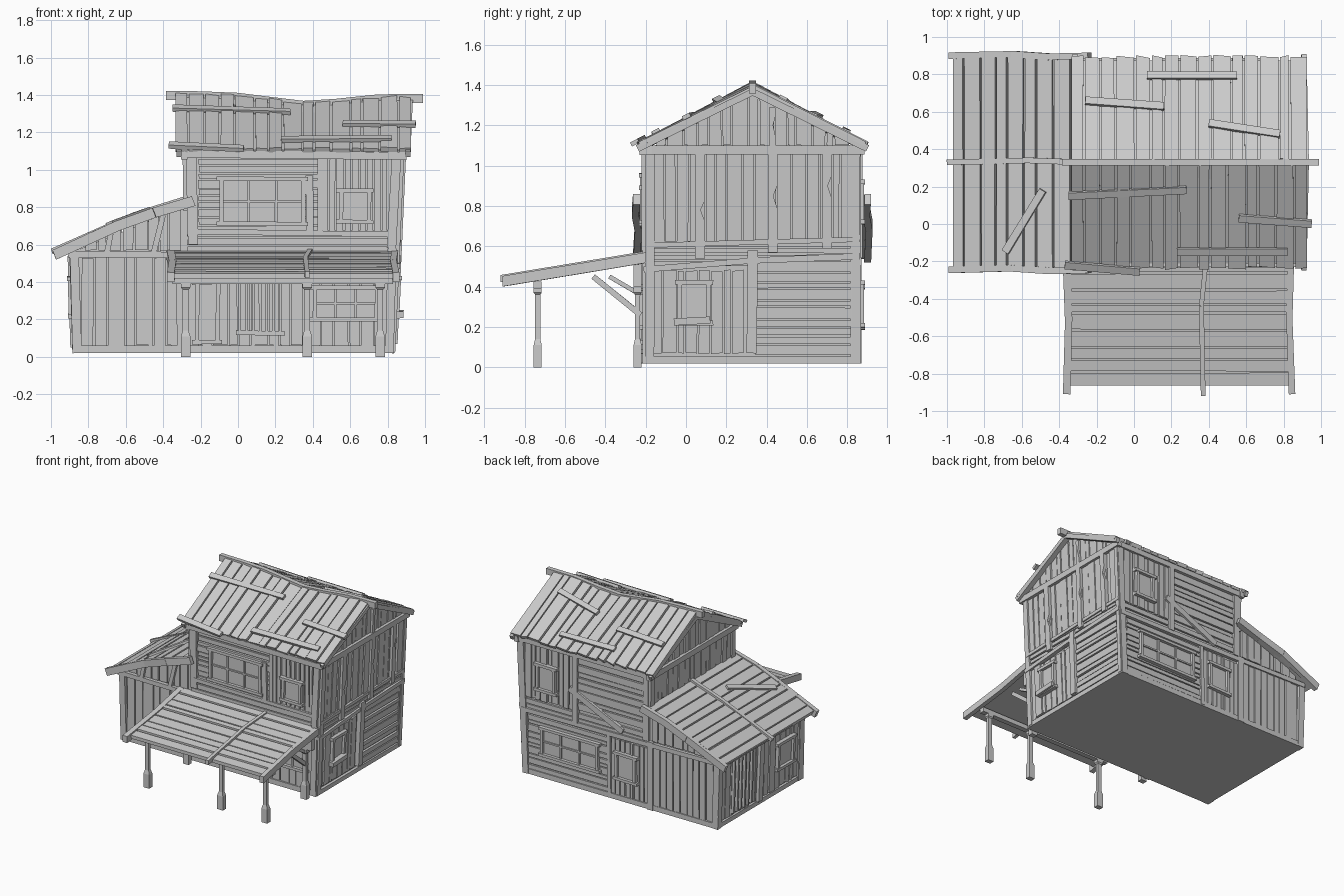
import bpy, bmesh, math, random
from mathutils import Vector

if "Cube" in bpy.data.objects:
    bpy.data.objects.remove(bpy.data.objects["Cube"])

random.seed(7)
rnd = random.uniform
parts = {}

# ---- surface maps: (u, v, outward distance) -> 3D point
def ridge_z(x): return 1.40 - 0.045 * math.exp(-((x - 0.37) / 0.26) ** 2) - 0.012 * x
def lean_z(x): return 0.545 + 0.39 * (x + 1) + 0.025 * math.sin(math.pi * (x + 1) / 0.75)
def front(u, z, d): return (u, -0.19 - d, z)
def back(u, z, d): return (u, 0.845 + d, z)
def right(u, z, d): return (0.815 + 0.045 * z + d, u, z)
def left_low(u, z, d): return (-0.86 - 0.03 * z - d, u, z)
def left_high(u, z, d): return (-0.255 - 0.015 * z - d, u, z)
def main_roof(x, y, d):
    s = 1 if y > 0.33 else -1
    return (x, y + s * 0.45 * d, ridge_z(x) - (ridge_z(x) - 1.10) * abs(y - 0.33) / 0.57 + 0.89 * d)
def lean_roof(x, y, d): return (x - 0.37 * d, y, lean_z(x) + 0.93 * d)
def porch_roof(x, y, d): return (x, y, 0.432 + 0.165 * (y + 0.9) + d - 0.012 * math.sin((x + .36) * 2.6))
def gable(y): return 1.085 + 0.275 * (1 - abs(y - 0.33) / 0.54)
def flat(x, y, z): return (x, y, z)

# ---- builders
def slab(name, M, poly, d0, d1):
    if name not in parts:
        parts[name] = bmesh.new()
    bm = parts[name]
    lo = [bm.verts.new(M(u, v, d0)) for u, v in poly]
    hi = [bm.verts.new(M(u, v, d1)) for u, v in poly]
    bm.faces.new(lo[::-1])
    bm.faces.new(hi)
    for i in range(len(poly)):
        j = (i + 1) % len(poly)
        bm.faces.new((lo[i], lo[j], hi[j], hi[i]))

def rect(name, M, u0, u1, v0, v1, d0, d1):
    slab(name, M, [(u0, v0), (u1, v0), (u1, v1), (u0, v1)], d0, d1)

def bar(name, M, pts, w, d0, d1):
    for a, b in zip(pts, pts[1:]):
        a, b = Vector(a), Vector(b)
        t = (b - a).normalized()
        n = Vector((-t.y, t.x)) * w / 2
        slab(name, M, [a - n, b - n * rnd(.9, 1.1), b + n * rnd(.9, 1.1), a + n], d0, d1)

def notched(name, M, u, v0, v1, w, notch, d1):
    h = w / 2
    slab(name, M, [(u - h, v0), (u + h, v0), (u + h, notch - .06), (u + h * .1, notch),
                   (u + h, notch + .05), (u + h, v1), (u - h, v1)], 0, d1)

def planks(name, M, a0, a1, b0, b1, n, across=False, d=0.014, base=-0.01, gap=0.004, jit=0.005):
    ends = [f if callable(f) else (lambda a, f=f: f) for f in (b0, b1)]
    step = (a1 - a0) / n
    cuts = [a0] + [a0 + step * (i + rnd(-.22, .22)) for i in range(1, n)] + [a1]
    for a, c in zip(cuts, cuts[1:]):
        a, c = a + gap, c - gap
        j = [rnd(-jit, jit) for _ in range(4)]
        k = [rnd(-.4, .4) * gap for _ in range(4)]
        p = [(a + k[0], ends[0](a) + j[0]), (c + k[1], ends[0](c) + j[1]),
             (c + k[2], ends[1](c) + j[2]), (a + k[3], ends[1](a) + j[3])]
        if across:
            p = [(y, x) for x, y in p]
        slab(name, M, p, base, d * rnd(.6, 1.35))

def window(name, M, u0, u1, v0, v1, cols=1, rows=1):
    f = 0.022
    rect(name, M, u0, u1, v0, v1, 0, 0.018)
    for v in (v0, v1):
        bar(name, M, [(u0 - .025, v + rnd(-.005, .005)), (u1 + .025, v)], f, 0, 0.042)
    for u in (u0, u1):
        bar(name, M, [(u, v0), (u + rnd(-.005, .005), v1)], f, 0, 0.038)
    for i in range(1, cols):
        u = u0 + (u1 - u0) * i / cols
        bar(name, M, [(u, v0), (u, v1)], 0.014, 0, 0.03)
    for i in range(1, rows):
        v = v0 + (v1 - v0) * i / rows
        bar(name, M, [(u0, v), (u1, v)], 0.012, 0, 0.028)

# ---- solid house core
slab("house_core", lambda x, z, d: (x, d, z),
     [(-.86, .02), (.815, .02), (.863, 1.09), (-.27, 1.09), (-.27, .81), (-.875, .565)], -.19, .845)
slab("gable_core", right, [(-.19, 1.08), (.85, 1.08), (.33, 1.355)], -1.13, 0)

# ---- front wall
n = "front_wall_planks"
planks(n, front, -.84, -.30, .06, .53, 7)
planks(n, front, -.82, -.30, .57, lambda x: lean_z(x) - .02, 8)
planks(n, front, -.27, .36, .06, .44, 9)
planks(n, front, .38, .80, .06, .44, 6, jit=.003)
planks(n, front, .50, .68, -.27, .84, 4, True)
planks(n, front, .67, 1.06, -.21, .43, 10, True)
planks(n, front, .45, .80, .66, 1.06, 9)
n = "front_wall_frame"
rect(n, front, -.88, .835, .02, .06, -.02, .022)
bar(n, front, [(-.86, .02), (-.875, .56)], .05, -.04, .025)
bar(n, front, [(-.30, .02), (-.31, .55)], .05, 0, .03)
bar(n, front, [(-.91, .55), (-.33, .545)], .035, 0, .03)
bar(n, front, [(.81, .02), (.825, .58)], .045, -.03, .025)
bar(n, front, [(.82, .58), (.85, 1.09)], .05, -.03, .03)
bar(n, front, [(-.24, .60), (-.25, 1.09)], .055, -.02, .025)
bar(n, front, [(.44, .66), (.44, 1.07)], .03, 0, .025)
bar(n, front, [(-.29, 1.085), (.90, 1.075)], .04, -.02, .04)
bar(n, front, [(-.24, .67), (.84, .655)], .03, 0, .028)
bar(n, front, [(.36, .04), (.36, .45)], .035, 0, .022)
bar(n, front, [(-.70, .56), (-.68, .66)], .03, 0, .03)
bar(n, front, [(-.45, .56), (-.40, .76)], .03, 0, .03)
window("front_upper_window", front, -.09, .35, .71, .95, 3, 2)
bar("front_upper_window", front, [(.385, .66), (.38, .97)], .04, 0, .03)
window("front_small_window", front, .55, .70, .72, .89)
window("front_low_window", front, .41, .74, .20, .37, 3, 2)
window("front_door", front, -.22, -.11, .08, .40)
for i in range(7):
    bar("front_grille", front, [(.01 + i * .036, .12), (.01 + i * .036, .39)], .014, 0, .032)
bar("front_grille", front, [(-.01, .13), (.25, .125)], .025, 0, .036)

# ---- right wall
n = "right_wall_planks"
planks(n, right, -.17, .29, .07, .48, 8)
planks(n, right, .06, .52, .34, .84, 10, True)
planks(n, right, .50, .63, -.19, .85, 4, True)
planks(n, right, -.17, .84, .62, 1.06, 16)
planks(n, right, -.15, .81, 1.10, gable, 15, jit=.002)
n = "right_wall_frame"
rect(n, right, -.20, .855, .02, .055, -.02, .022)
rect(n, right, -.225, .885, 1.055, 1.10, 0, .035)
bar(n, right, [(-.18, .03), (-.18, 1.08)], .045, 0, .025)
bar(n, right, [(.84, .03), (.845, 1.08)], .035, 0, .025)
bar(n, right, [(-.21, .485), (.34, .53), (.86, .55)], .03, 0, .03)
bar(n, right, [(-.19, .605), (.86, .635)], .025, 0, .028)
bar(n, right, [(.325, .07), (.33, .58)], .05, 0, .035)
notched(n, right, .07, .54, 1.07, .05, .78, .035)
notched(n, right, .43, .57, 1.08, .045, .85, .035)
notched(n, right, .70, .59, 1.08, .045, .90, .035)
notched(n, right, .43, 1.10, 1.29, .03, 1.2, .03)
window("right_window", right, -.03, .11, .22, .42)
bar("right_window", right, [(-.06, .225), (.12, .235)], .035, 0, .06)

# ---- back wall
n = "back_wall_planks"
planks(n, back, .06, .50, .09, .79, 10, True)
planks(n, back, -.27, .06, .06, .50, 8)
planks(n, back, -.84, -.31, .06, .53, 9)
planks(n, back, -.82, -.30, .57, lambda x: lean_z(x) - .02, 8)
planks(n, back, .54, .62, -.25, .82, 2, True)
planks(n, back, .64, 1.06, -.23, .36, 8, True)
planks(n, back, .38, .82, .63, 1.06, 9)
n = "back_wall_frame"
rect(n, back, -.88, .835, .02, .06, -.02, .018)
bar(n, back, [(-.86, .02), (-.875, .56)], .05, -.03, .02)
bar(n, back, [(.81, .02), (.855, 1.08)], .05, -.03, .022)
bar(n, back, [(-.29, .02), (-.29, .56)], .05, 0, .025)
bar(n, back, [(-.25, .56), (-.25, 1.09)], .05, 0, .022)
bar(n, back, [(.07, .03), (.08, .52)], .03, 0, .022)
bar(n, back, [(-.89, .545), (-.2, .535), (.85, .525)], .035, 0, .025)
bar(n, back, [(-.29, 1.08), (.89, 1.08)], .04, 0, .03)
bar(n, back, [(.37, .54), (.37, 1.07)], .045, 0, .03)
bar(n, back, [(.42, .80), (-.05, .58)], .045, .005, .03)
window("back_wide_window", back, .17, .66, .21, .42, 3, 2)
window("back_small_window", back, -.16, .0, .2, .4)
window("back_upper_window", back, .55, .70, .72, .92)

# ---- left walls
n = "left_wall_planks"
planks(n, left_low, -.17, .83, .06, .54, 16)
planks(n, left_high, -.17, .83, .84, 1.06, 15)
planks(n, left_high, -.15, .81, 1.10, gable, 15, jit=.002)
n = "left_wall_frame"
rect(n, left_low, -.21, .86, .02, .055, -.02, .02)
rect(n, left_low, -.21, .86, .53, .565, -.02, .025)
rect(n, left_high, -.225, .885, 1.055, 1.10, 0, .035)
for y in (-.18, .84):
    bar(n, left_low, [(y, .03), (y, .55)], .045, 0, .025)
    bar(n, left_high, [(y, .78), (y, 1.08)], .045, 0, .025)
bar(n, left_low, [(.34, .05), (.33, .54)], .05, 0, .035)
window("left_window", left_low, -.07, .12, .22, .42)
for i in range(6):
    bar("left_grille", left_low, [(.45 + i * .045, .08), (.45 + i * .045, .5)], .016, 0, .035)

# ---- main roof
for i in range(8):
    x0, x1 = -.33 + i * .1563, -.33 + (i + 1) * .1563
    rect("roof_deck", main_roof, x0, x1, -.215, .3299, -.03, -.006)
    rect("roof_deck", main_roof, x0, x1, .3301, .875, -.03, -.006)
planks("roof_planks_front", main_roof, -.34, .93, -.23, .325, 15, d=.014, gap=.005, jit=.008)
planks("roof_planks_back", main_roof, -.34, .93, .335, .89, 15, d=.014, gap=.005, jit=.008)
xs = [-.385, -.2, 0, .18, .35, .52, .75, .99]
for a, b in zip(xs, xs[1:]):
    slab("roof_ridge_beam", lambda u, s, d: (u, .33 + d, ridge_z(u) + s), [(a, -.03), (b, -.03), (b, .018), (a, .018)], -.018, .018)
for a, b in [((-.35, .16), (.28, .19)), ((.56, .04), (.95, .01)), ((.23, -.14), (.82, -.14)),
             ((-.37, -.21), (.03, -.245)), ((.07, .785), (.55, .785)), ((-.26, .65), (.16, .62)),
             ((.40, .53), (.78, .47))]:
    bar("roof_battens", main_roof, [a, b], .037, .008, .03)
for M, d in ((right, .03), (left_high, .03)):
    for e in (-.24, .90):
        bar("gable_rake_boards", M, [(e, 1.085), (.33, 1.365)], .035, d, d + .028)

# ---- lean-to roof
for i in range(4):
    rect("lean_roof_deck", lean_roof, -.96 + i * .175, -.96 + (i + 1) * .175, -.23, .89, -.03, -.004)
planks("lean_roof_planks", lean_roof, -.97, -.27, -.245, .90, 9, gap=.005, jit=.008)
for y in (-.245, .90):
    bar("lean_roof_beams", lean_roof, [(-.985, y), (-.65, y + .008), (-.45, y - .006), (-.24, y)], .035, -.035, .02)
bar("lean_roof_beams", lean_roof, [(-.99, .33), (-.55, .34), (-.27, .33)], .03, 0, .03)
bar("lean_roof_beams", lean_roof, [(-.68, -.15), (-.48, .18)], .04, .01, .03)

# ---- porch
rect("porch_roof_deck", porch_roof, -.35, .83, -.86, -.19, -.02, -.002)
planks("porch_roof_planks", porch_roof, -.87, -.19, -.36, .835, 9, True, gap=.005, jit=.008)
n = "porch_roof_beams"
bar(n, porch_roof, [(-.36, -.91), (-.35, -.5), (-.36, -.19)], .04, -.03, .022)
bar(n, porch_roof, [(.845, -.91), (.83, -.5), (.84, -.19)], .035, -.03, .022)
bar(n, porch_roof, [(.37, -.92), (.36, -.44), (.385, -.19)], .025, .005, .04)
rect(n, flat, -.35, .83, -.755, -.715, .39, .425)
rect(n, flat, -.35, .83, -.26, -.22, .40, .51)
section = [(0, .025), (.11, .025), (.14, .016), (.36, .016), (.37, .025), (.40, .025)]
for x, y in ((-.28, -.735), (.37, -.735), (.76, -.735), (-.28, -.24), (.76, -.24)):
    if "porch_posts" not in parts:
        parts["porch_posts"] = bmesh.new()
    bm = parts["porch_posts"]
    rings = [[bm.verts.new((x + sx * w, y + sy * w * .8, z)) for sx, sy in ((-1, -1), (1, -1), (1, 1), (-1, 1))]
             for z, w in section]
    bm.faces.new(rings[0][::-1])
    bm.faces.new(rings[-1])
    for r, s in zip(rings, rings[1:]):
        for i in range(4):
            bm.faces.new((r[i], r[(i + 1) % 4], s[(i + 1) % 4], s[i]))
for x in (-.28, .76):
    bar("porch_braces", lambda y, z, d: (x + d, y, z), [(-.46, .45), (-.225, .26)], .028, -.014, .014)
    bar("porch_braces", lambda y, z, d: (x + d, y, z), [(-.38, .45), (-.225, .36)], .022, -.012, .012)

# ---- turn every part into an object
for name, bm in parts.items():
    bmesh.ops.recalc_face_normals(bm, faces=bm.faces)
    mesh = bpy.data.meshes.new(name)
    bm.to_mesh(mesh)
    bm.free()
    bpy.context.collection.objects.link(bpy.data.objects.new(name, mesh))
